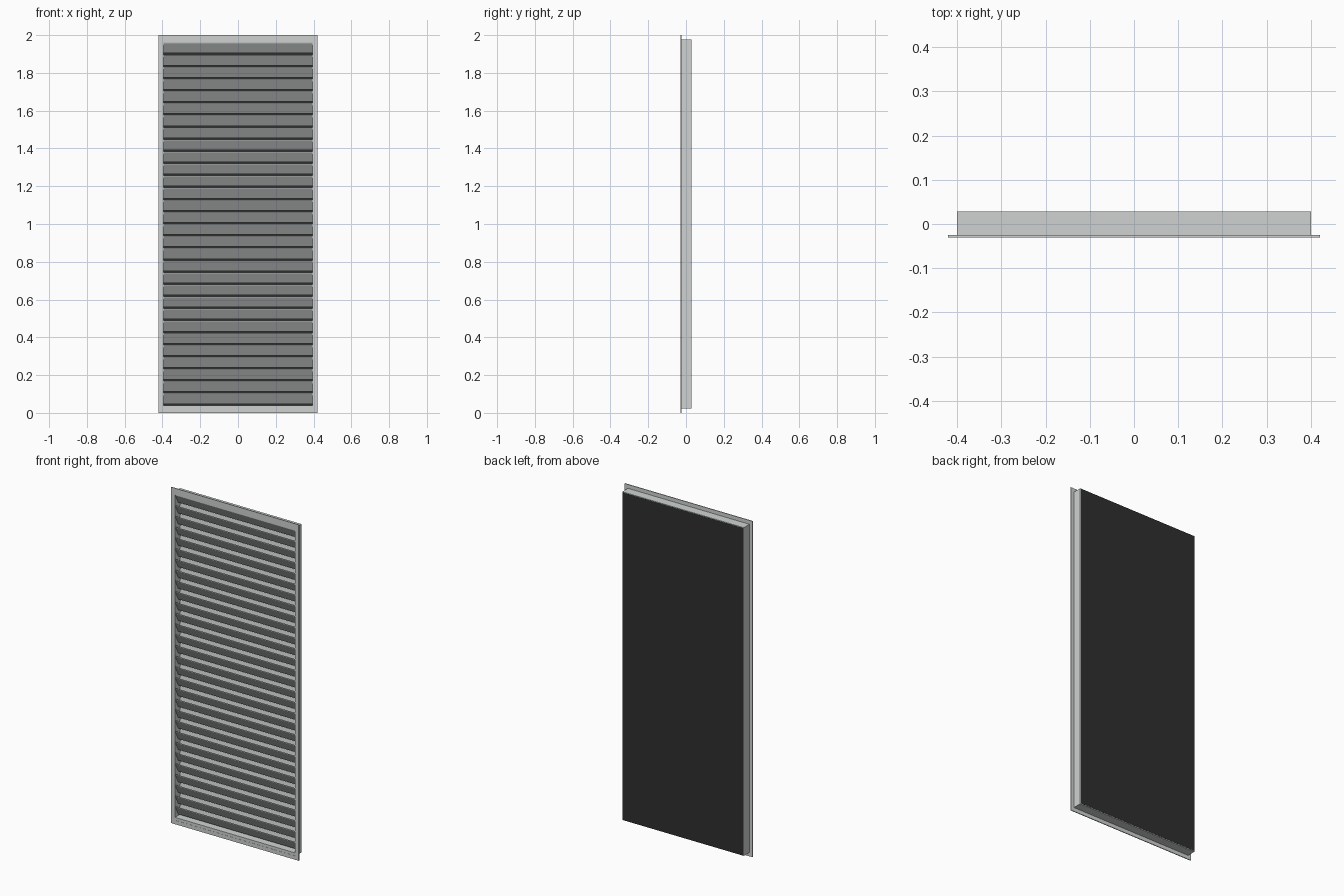
import bpy
import bmesh

cube = bpy.data.objects.get("Cube")
if cube:
    bpy.data.objects.remove(cube, do_unlink=True)


def material(name, color):
    mat = bpy.data.materials.new(name)
    mat.use_nodes = True
    mat.diffuse_color = (*color, 1)
    mat.node_tree.nodes["Principled BSDF"].inputs["Base Color"].default_value = (*color, 1)
    return mat


frame_metal = material("light grey metal", (0.63, 0.65, 0.65))
slat_metal = material("mid grey metal", (0.44, 0.45, 0.45))
black = material("black backing", (0.028, 0.028, 0.028))


def finish(name, bm, mat):
    bmesh.ops.recalc_face_normals(bm, faces=bm.faces)
    mesh = bpy.data.meshes.new(name)
    bm.to_mesh(mesh)
    bm.free()
    mesh.materials.append(mat)
    obj = bpy.data.objects.new(name, mesh)
    bpy.context.collection.objects.link(obj)
    return obj


def prism(name, profile, half, mat):
    """Extrude a closed (y, z) profile along x from -half to half."""
    bm = bmesh.new()
    ends = [[bm.verts.new((x, y, z)) for y, z in profile] for x in (-half, half)]
    bm.faces.new(ends[0])
    bm.faces.new(ends[1])
    count = len(profile)
    for i in range(count):
        j = (i + 1) % count
        bm.faces.new((ends[0][i], ends[0][j], ends[1][j], ends[1][i]))
    return finish(name, bm, mat)


def ring(name, outer, inner, y, mat):
    """Rectangular frame; outer and inner are (half width, bottom, top)."""
    bm = bmesh.new()
    loops = []
    for half, low, high in (outer, inner):
        for depth in y:
            corners = ((-half, low), (half, low), (half, high), (-half, high))
            loops.append([bm.verts.new((px, depth, pz)) for px, pz in corners])
    out_front, out_back, in_front, in_back = loops
    for a, b in ((out_front, out_back), (out_back, in_back),
                 (in_back, in_front), (in_front, out_front)):
        for i in range(4):
            j = (i + 1) % 4
            bm.faces.new((a[i], a[j], b[j], b[i]))
    return finish(name, bm, mat)


OPENING = (0.395, 0.04, 1.96)
DUCT = (0.40, 0.023, 1.977)
FRONT, FLANGE_BACK, DUCT_BACK = -0.03, -0.025, 0.028

# Thin front flange and the deeper duct set just behind its face
ring("front_flange", (0.421, 0, 2), DUCT, (FRONT, FLANGE_BACK), frame_metal)
ring("duct_frame", DUCT, OPENING, (FRONT + 0.001, DUCT_BACK), frame_metal)

# Thin backing sheet just behind the duct
SHEET = (0.0305, 0.031)
prism("back_panel", [(SHEET[0], 0.025), (SHEET[1], 0.025),
                     (SHEET[1], 1.975), (SHEET[0], 1.975)], 0.397, black)

# V-shaped slats: the front wing slopes down inwards, the rear wing rises again
BAYS = 30
HEIGHT, THICK = 0.056, 0.005
LIP, FOLD, REAR = -0.025, 0.001, 0.027
pitch = (OPENING[2] - OPENING[1]) / BAYS
for i in range(BAYS):
    top = OPENING[2] - i * pitch
    low = top - HEIGHT
    prism(f"slat_{i + 1}", [(LIP, top), (LIP, top - THICK), (FOLD, low),
                            (REAR, top - THICK), (REAR, top), (FOLD, low + THICK)],
          OPENING[0], slat_metal)
